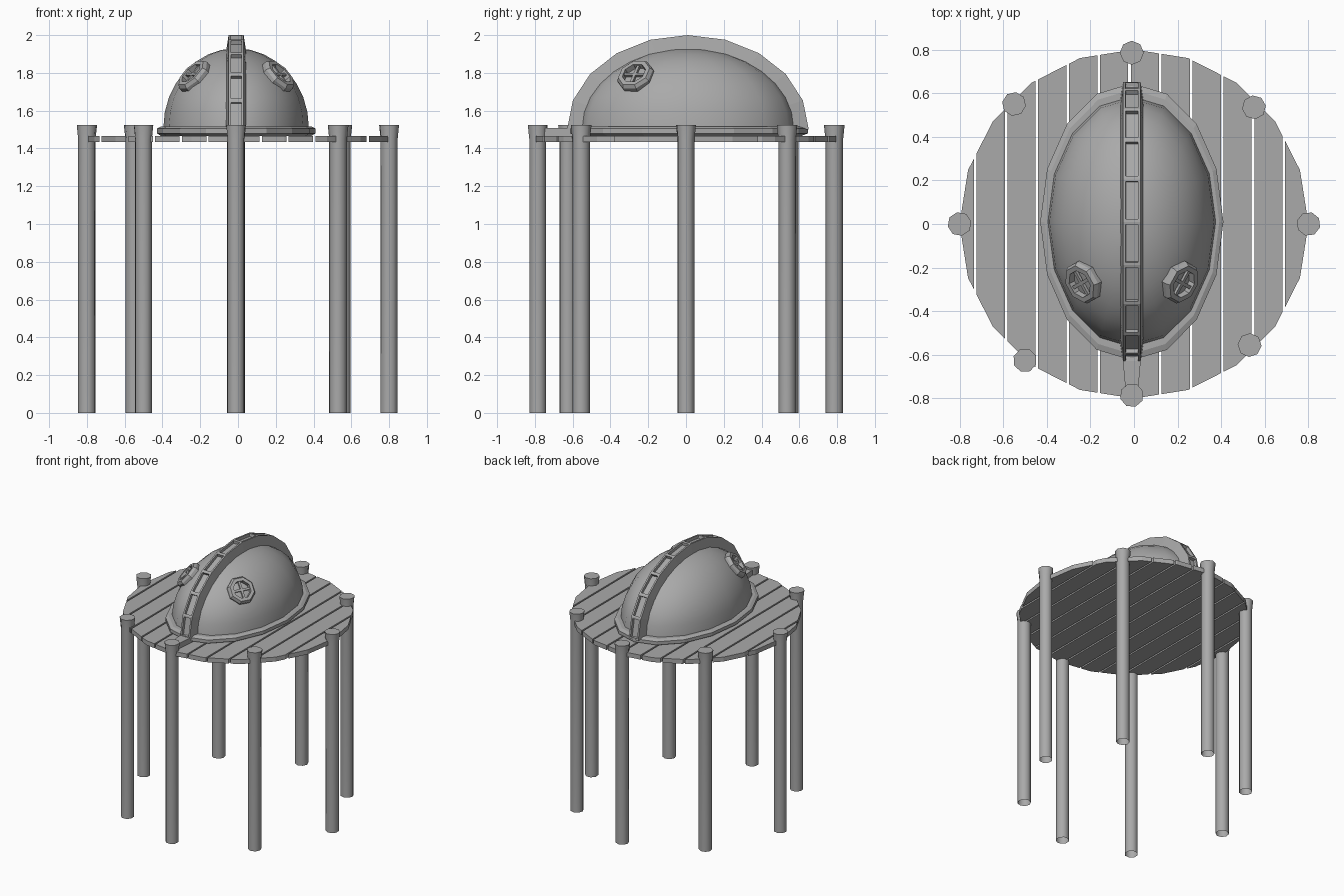
import bpy, bmesh, math
from mathutils import Vector, Matrix

if "Cube" in bpy.data.objects:
    bpy.data.objects.remove(bpy.data.objects["Cube"])

grey = bpy.data.materials.new("weathered_grey")
grey.diffuse_color = (0.4, 0.4, 0.4, 1)
grey.use_nodes = True
grey.node_tree.nodes["Principled BSDF"].inputs["Base Color"].default_value = grey.diffuse_color
CX, CY, BASE = -0.01, 0.01, 1.51          # hut centre and floor height


def finish(name, bm, matrix=None, smooth=0):
    bmesh.ops.recalc_face_normals(bm, faces=bm.faces)
    mesh = bpy.data.meshes.new(name)
    bm.to_mesh(mesh)
    bm.free()
    mesh.materials.append(grey)
    ob = bpy.data.objects.new(name, mesh)
    bpy.context.collection.objects.link(ob)
    if matrix:
        ob.matrix_world = matrix
    if smooth:
        bpy.ops.object.select_all(action='DESELECT')
        ob.select_set(True)
        bpy.context.view_layer.objects.active = ob
        bpy.ops.object.shade_smooth_by_angle(angle=math.radians(smooth))
    return ob


def lathe(name, profile, n, sx=1, sy=1, matrix=None, turn=0, cap=True, closed=False, smooth=0):
    """Spin (radius, z) points into an n-sided, optionally elliptical, solid."""
    bm = bmesh.new()
    rings = []
    for r, z in profile:
        if r == 0:
            rings.append([bm.verts.new((0, 0, z))] * n)
            continue
        angles = [turn + 2 * math.pi * i / n for i in range(n)]
        rings.append([bm.verts.new((r * sx * math.cos(a), r * sy * math.sin(a), z)) for a in angles])
    pairs = list(zip(rings, rings[1:]))
    if closed:
        pairs.append((rings[-1], rings[0]))
    for a, b in pairs:
        for i in range(n):
            j = (i + 1) % n
            corners = [a[i], a[j], b[j], b[i]]
            bm.faces.new(list(dict.fromkeys(corners)))
    if cap:
        bm.faces.new(rings[-1])
    return finish(name, bm, matrix, smooth)


def box(name, size, matrix):
    bm = bmesh.new()
    bmesh.ops.create_cube(bm, size=1, matrix=Matrix.Diagonal((*size, 1)))
    return finish(name, bm, matrix)


# Posts: eight-sided, open underneath, flared at the top
spots = [(-0.8, 0), (0.8, 0), (-0.01, 0.785), (-0.01, -0.785),
         (-0.55, 0.55), (0.55, 0.535), (-0.5, -0.625), (0.53, -0.555)]
for k, (x, y) in enumerate(spots):
    lathe(f"post_{k + 1}", [(0.047, 0), (0.047, 1.45), (0.055, 1.525)], 8,
          matrix=Matrix.Translation((x, y, 0)), turn=0.2 + 0.3 * k, smooth=50)

# Deck: twenty-sided disc sliced into planks
cuts = [-0.9] + [-0.728 + 0.1415 * i for i in range(11)] + [0.9]
for k, (x0, x1) in enumerate(zip(cuts, cuts[1:])):
    bm = bmesh.new()
    bmesh.ops.create_circle(bm, cap_ends=True, radius=0.8, segments=20,
                            matrix=Matrix.Translation((0, 0, 1.433)))
    for v in bm.verts:                     # put a corner on the x axis
        a = round(math.atan2(v.co.y, v.co.x) / (math.pi / 10)) * math.pi / 10
        v.co.x, v.co.y = 0.8 * math.cos(a), 0.8 * math.sin(a)
    for x, d in ((x0 + 0.006, -1), (x1 - 0.006, 1)):
        bmesh.ops.bisect_plane(bm, geom=bm.verts[:] + bm.edges[:] + bm.faces[:],
                               plane_co=(x, 0, 0), plane_no=(d, 0, 0), clear_outer=True)
    up = bmesh.ops.extrude_face_region(bm, geom=bm.faces[:])
    bmesh.ops.translate(bm, vec=(0, 0, 0.034),
                        verts=[g for g in up["geom"] if isinstance(g, bmesh.types.BMVert)])
    finish(f"deck_plank_{k + 1}", bm)

# Base rim and domed roof
hut = Matrix.Translation((CX, CY, 0))
lathe("base_rim", [(0.95, 1.467), (1, 1.48), (1, 1.505), (0.955, 1.515)], 16, 0.42, 0.635, hut)
steps = [i * math.pi / 16 for i in range(8)]
lathe("dome", [(math.cos(a), BASE + 0.42 * math.sin(a)) for a in steps] + [(0, BASE + 0.42)],
      16, 0.385, 0.575, hut, cap=False, smooth=40)

# Crest: arched keel with one recessed slot per segment
bm = bmesh.new()
rows = []
for i in range(11):
    c, s = math.cos(math.pi * i / 10), math.sin(math.pi * i / 10)
    rows.append([bm.verts.new((x, ry * c, 1.5 + rz * s)) for x, ry, rz in
                 ((-0.053, 0.56, 0.415), (-0.04, 0.64, 0.5), (0.04, 0.64, 0.5), (0.053, 0.56, 0.415))])
outer = []
for a, b in zip(rows, rows[1:]):
    for j in range(4):
        k = (j + 1) % 4
        f = bm.faces.new((a[j], a[k], b[k], b[j]))
        if j == 1:
            outer.append(f)
bm.faces.new(rows[0])
bm.faces.new(rows[-1])
bmesh.ops.recalc_face_normals(bm, faces=bm.faces)
bmesh.ops.inset_individual(bm, faces=outer, thickness=0.017)
bmesh.ops.inset_individual(bm, faces=outer, thickness=0.001, depth=-0.022)
finish("crest", bm, hut)

# Sill joining the crest to the front post
bm = bmesh.new()
bmesh.ops.create_cube(bm, size=1)
for v in bm.verts:
    front = v.co.y < 0
    v.co = Vector((math.copysign(0.03 if front else 0.045, v.co.x),
                   -0.75 if front else -0.58, 1.467 if v.co.z < 0 else 1.508))
finish("front_sill", bm, Matrix.Translation((CX, 0, 0)))

# Portholes: eight-sided frames with crossed bars
for side, label in ((-1, "left"), (1, "right")):
    centre = Vector((CX + side * 0.22, CY - 0.275, BASE + 0.27))
    normal = Vector((side * 0.65, -0.36, 0.66))
    m = Matrix.Translation(centre) @ normal.to_track_quat('Z', 'Y').to_matrix().to_4x4()
    lathe(f"{label}_porthole_frame",
          [(0.1, -0.03), (0.102, 0.012), (0.09, 0.03), (0.066, 0.03), (0.062, -0.03)],
          8, matrix=m, turn=math.pi / 8, cap=False, closed=True)
    for k in range(2):
        box(f"{label}_porthole_bar_{k + 1}", (0.128, 0.016, 0.014),
            m @ Matrix.Translation((0, 0, 0.014)) @ Matrix.Rotation(k * math.pi / 2, 4, 'Z'))
